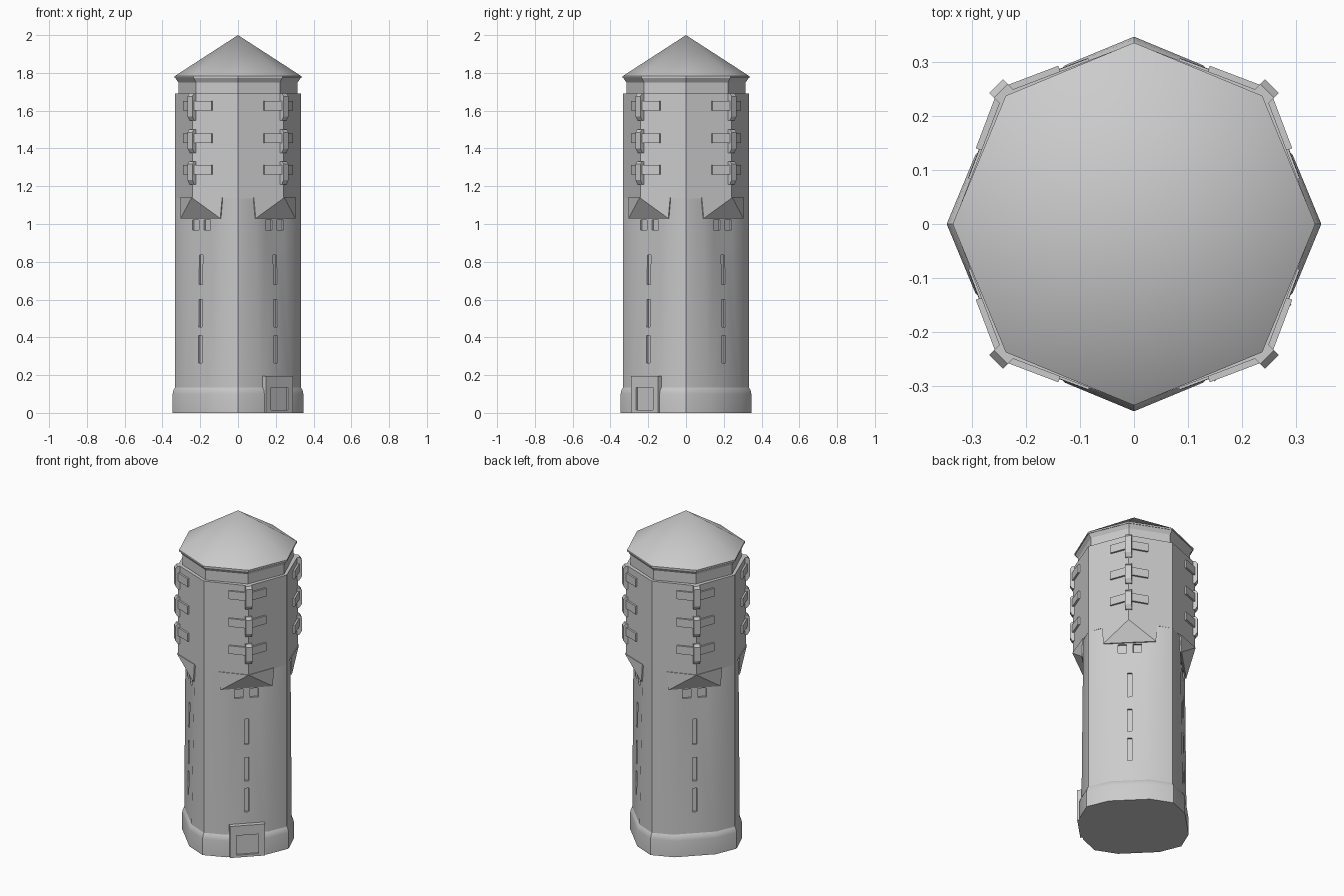
import bpy, bmesh, math
from mathutils import Matrix, Vector

if "Cube" in bpy.data.objects:
    bpy.data.objects.remove(bpy.data.objects["Cube"])

T = math.tan(math.radians(22.5))
stone = bpy.data.materials.new("stone_grey")
stone.diffuse_color = (0.6, 0.6, 0.6, 1)
stone.use_nodes = True
stone.node_tree.nodes["Principled BSDF"].inputs["Base Color"].default_value = stone.diffuse_color


def finish(bm, name):
    bmesh.ops.recalc_face_normals(bm, faces=bm.faces)
    me = bpy.data.meshes.new(name)
    bm.to_mesh(me)
    bm.free()
    ob = bpy.data.objects.new(name, me)
    bpy.context.collection.objects.link(ob)
    me.materials.append(stone)
    return ob


def select(ob):
    bpy.ops.object.select_all(action='DESELECT')
    ob.select_set(True)
    bpy.context.view_layer.objects.active = ob


def smooth(ob):
    select(ob)
    bpy.ops.object.shade_smooth_by_angle(angle=math.radians(30))


def octagon(r, rd, z):
    return [Vector(((rd if i % 2 else r) * math.cos(i * math.pi / 4),
                    (rd if i % 2 else r) * math.sin(i * math.pi / 4), z)) for i in range(8)]


def cut_octagon(r, c, z):
    """Octagon with its diagonal corners sliced off."""
    pts = []
    for k in range(4):
        m = Matrix.Rotation(k * math.pi / 2, 3, 'Z')
        pts += [m @ Vector(p) for p in ((r - T * c, -c, z), (r, 0, z), (r - T * c, c, z))]
    return pts


def loft(name, rings, apex=None):
    bm = bmesh.new()
    vs = [[bm.verts.new(p) for p in ring] for ring in rings]
    n = len(vs[0])
    for a, b in zip(vs, vs[1:]):
        for i in range(n):
            bm.faces.new((a[i], a[(i + 1) % n], b[(i + 1) % n], b[i]))
    bm.faces.new(vs[0][::-1])
    if apex:
        tip = bm.verts.new(apex)
        for i in range(n):
            bm.faces.new((vs[-1][i], vs[-1][(i + 1) % n], tip))
    else:
        bm.faces.new(vs[-1])
    return finish(bm, name)


def hulls(name, groups, corners=range(4)):
    """Convex solids given as (outward, sideways, z), repeated on the diagonals."""
    bm = bmesh.new()
    for k in corners:
        m = Matrix.Rotation(math.pi / 4 + k * math.pi / 2, 3, 'Z')
        for pts in groups:
            vs = [bm.verts.new(m @ Vector(p)) for p in pts]
            bmesh.ops.convex_hull(bm, input=vs)
    bmesh.ops.dissolve_limit(bm, angle_limit=0.01, verts=bm.verts, edges=bm.edges)
    return finish(bm, name)


def box(o0, o1, s0, s1, z0, z1):
    return [(o, s, z) for o in (o0, o1) for s in (s0, s1) for z in (z0, z1)]


def cut(ob, cutter):
    cutter.hide_render = True
    mod = ob.modifiers.new("cut", 'BOOLEAN')
    mod.operation = 'DIFFERENCE'
    mod.solver = 'EXACT'
    mod.object = cutter
    select(ob)
    bpy.ops.object.modifier_apply(modifier=mod.name)
    bpy.data.objects.remove(cutter)


# Lower shaft with slits and small square windows
shaft = loft("shaft", [cut_octagon(0.334, 0.12, 0.05), cut_octagon(0.334, 0.088, 1.14)])


def panel(z):
    c = 0.12 - 0.032 * (z - 0.05) / 1.09
    return (0.334 - T * c + c) / math.sqrt(2)


holes = [box(panel(z0) - 0.012, 0.34, -0.013, 0.013, z0, z1)
         for z0, z1 in ((0.265, 0.41), (0.455, 0.60), (0.68, 0.835))]
holes += [box(panel(1.0) - 0.012, 0.34, s - 0.024, s + 0.024, 0.967, 1.022)
          for s in (-0.043, 0.043)]
cut(shaft, hulls("window_cutter", holes))
smooth(shaft)

# Footing
smooth(loft("footing", [cut_octagon(0.346, 0.128, 0), cut_octagon(0.346, 0.128, 0.10),
                        cut_octagon(0.342, 0.125, 0.12), cut_octagon(0.333, 0.118, 0.135)]))

# Upper octagonal wall, neck and roof
smooth(loft("upper_wall", [octagon(0.334, 0.342, 1.135), octagon(0.334, 0.342, 1.69)]))
smooth(loft("neck", [octagon(0.316, 0.316, 1.66), octagon(0.316, 0.316, 1.75),
                     octagon(0.333, 0.333, 1.775)]))
smooth(loft("roof", [octagon(0.335, 0.335, 1.773), octagon(0.335, 0.335, 1.783)],
            (0, 0, 2.0)))

# Corbels carrying the diagonal corners
smooth(hulls("corbels", [[(0.2, -0.13, 1.03), (0.2, 0.13, 1.03), (0.2, -0.13, 1.14),
                          (0.2, 0.13, 1.14), (0.281, -0.148, 1.03), (0.281, 0.148, 1.03),
                          (0.276, -0.157, 1.14), (0.276, 0.157, 1.14), (0.347, 0, 1.14)]]))

# Corner fins with a crossing bar on each neighbouring wall
fins, bars = [], []
for c, top in ((1.625, 0.065), (1.455, 0.045), (1.287, 0.045)):
    fins.append([(o, s, c + z) for s in (-0.018, 0.018) for o, z in
                 ((0.31, top), (0.348, top), (0.36, top - 0.015), (0.36, -0.055),
                  (0.345, -0.078), (0.31, -0.078))])
    for side in (-1, 1):
        bars.append([(0.342 - 0.41 * t + 0.912 * n, side * (0.912 * t + 0.41 * n), c + z)
                     for t in (0.008, 0.113) for n in (-0.015, 0.011)
                     for z in (-0.025, 0.025)])
smooth(hulls("corner_fins", fins))
smooth(hulls("cross_bars", bars))

# Door frame with recessed door on the front right diagonal
door = hulls("door_frame", [box(0.265, 0.311, -0.1, 0.1, 0, 0.195)], [3])
cut(door, hulls("door_cutter", [box(0.300, 0.34, -0.063, 0.063, 0.015, 0.135)], [3]))
smooth(door)
